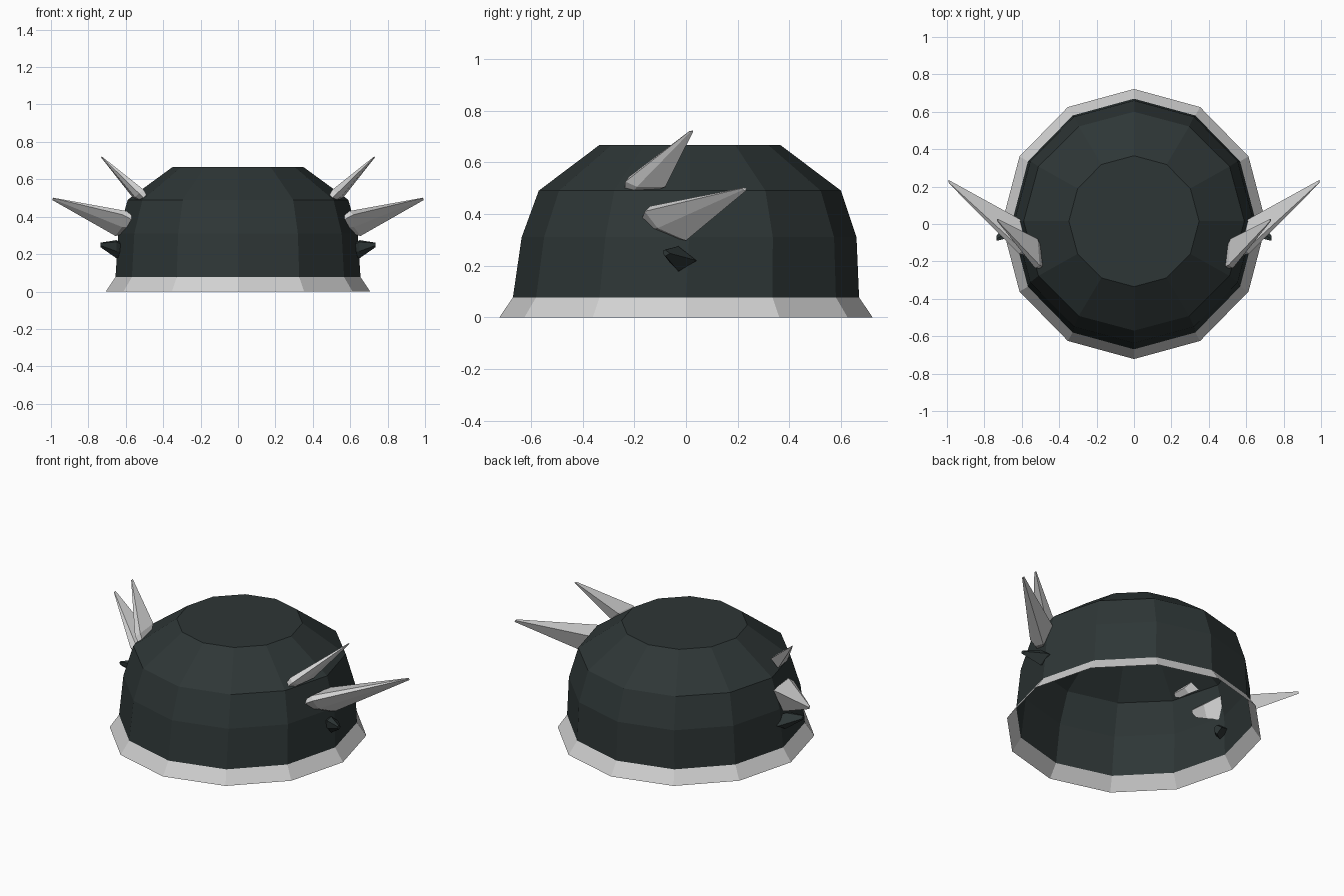
import bpy, bmesh, math
from mathutils import Vector

cube = bpy.data.objects.get("Cube")
if cube:
    bpy.data.objects.remove(cube)


def material(name, colour):
    m = bpy.data.materials.new(name)
    m.use_nodes = True
    m.diffuse_color = (*colour, 1)
    m.node_tree.nodes["Principled BSDF"].inputs["Base Color"].default_value = (*colour, 1)
    return m


DARK = material("dark slate", (0.027, 0.037, 0.037))
PALE = material("pale grey", (0.64, 0.64, 0.64))


def loft(name, rings, mat, caps=(False, False), mirror=False):
    """Skin a list of equal-sized point rings, optionally closing the ends."""
    bm = bmesh.new()
    rows = [[bm.verts.new(p) for p in ring] for ring in rings]
    n = len(rows[0])
    for a, b in zip(rows, rows[1:]):
        for i in range(n):
            j = (i + 1) % n
            bm.faces.new((a[i], a[j], b[j], b[i]))
    if caps[0]:
        bm.faces.new(rows[0][::-1])
    if caps[1]:
        bm.faces.new(rows[-1])
    if all(caps):
        bmesh.ops.recalc_face_normals(bm, faces=bm.faces)
    me = bpy.data.meshes.new(name)
    bm.to_mesh(me)
    bm.free()
    me.materials.append(mat)
    ob = bpy.data.objects.new(name, me)
    bpy.context.collection.objects.link(ob)
    if mirror:
        ob.modifiers.new("mirror", "MIRROR")
    return ob


def ring(rx, ry, cy, z, sides=12):
    angles = [math.tau * i / sides for i in range(sides)]
    return [(rx * math.cos(a), cy + ry * math.sin(a), z) for a in angles]


# Open-bottomed faceted dome and its flared rim
seam = ring(0.655, 0.67, 0, 0.077)
loft("dome", [seam, ring(0.64, 0.648, 0.012, 0.31),
              ring(0.59, 0.585, 0.015, 0.49),
              ring(0.348, 0.35, 0.015, 0.667)], DARK, (False, True))
loft("rim", [ring(0.707, 0.722, 0, 0), seam], PALE)


# Tapered spikes whose blunt roots poke through the dome wall
def spike(name, base, tip, mat, root, blunt=0.09):
    base = [Vector(p) for p in base]
    tip = Vector(tip)
    mid = sum(base, Vector()) / len(base)
    inner = [mid + (p - mid) * 0.6 - (tip - mid).normalized() * root for p in base]
    end = [tip + (p - mid) * blunt for p in base]
    loft(name, [inner, base, end], mat, (True, True), True)


spike("upper_spikes", [(0.505, -0.22, 0.545), (0.53, -0.235, 0.525), (0.55, -0.19, 0.505),
                       (0.565, -0.08, 0.505), (0.515, -0.08, 0.55)],
      (0.73, 0.02, 0.72), PALE, 0.06)
spike("middle_spikes", [(0.595, -0.14, 0.43), (0.615, -0.16, 0.41), (0.62, -0.11, 0.345),
                        (0.655, 0, 0.297), (0.6, 0.02, 0.42)],
      (0.99, 0.225, 0.497), PALE, 0.07)
spike("lower_spikes", [(0.65, -0.07, 0.265), (0.65, -0.03, 0.275), (0.65, 0.04, 0.22),
                       (0.65, -0.03, 0.178), (0.65, -0.065, 0.215)],
      (0.735, -0.08, 0.25), DARK, 0.06, 0.25)
